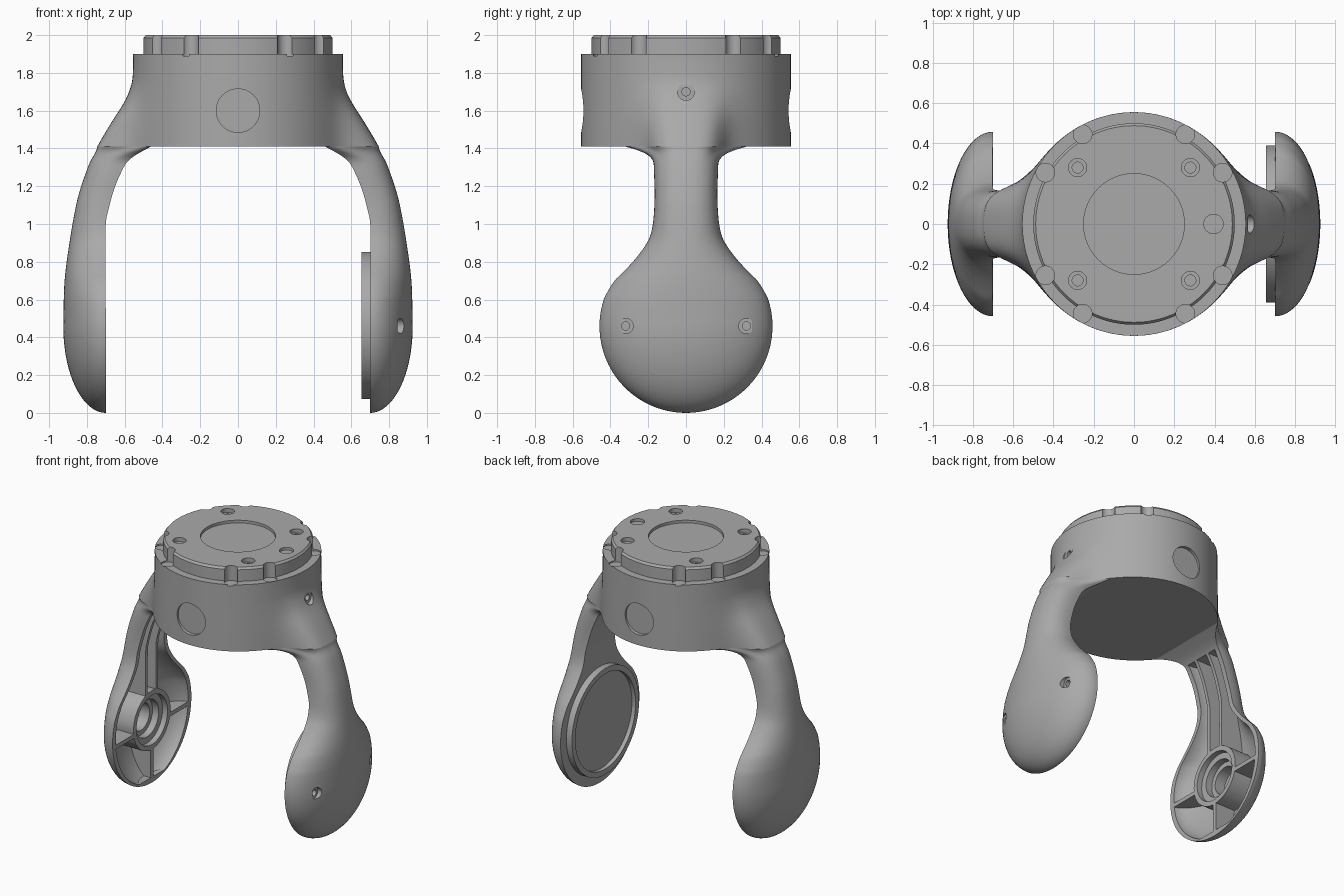
import bpy, bmesh, math
from mathutils import Matrix, Vector

if "Cube" in bpy.data.objects:
    bpy.data.objects.remove(bpy.data.objects["Cube"])

grey = bpy.data.materials.new("satin grey")
grey.use_nodes = True
grey.diffuse_color = (0.40, 0.40, 0.40, 1)
grey.node_tree.nodes["Principled BSDF"].inputs["Base Color"].default_value = (0.40, 0.40, 0.40, 1)

DRUM_R, DRUM_Z = 0.555, 1.41
PAD_R = 0.458

# Arm outlines as (height, distance from the centre line) or (height, half width)
OUTER = [(0.458, 0.925), (0.7, 0.918), (0.915, 0.89), (1.1, 0.857), (1.2, 0.83), (1.33, 0.783),
         (1.41, 0.745), (1.53, 0.675), (1.64, 0.605), (1.7, 0.577), (1.76, 0.56), (1.84, 0.555), (1.9, 0.555)]
INNER = [(0, 0.7), (0.5, 0.7), (1.0, 0.7), (1.08, 0.685), (1.2, 0.65), (1.31, 0.6), (1.36, 0.567), (1.41, 0.53)]
WIDTH = [(0.62, 0.428), (0.7, 0.378), (0.75, 0.328), (0.82, 0.264), (0.9, 0.207), (0.95, 0.186),
         (1.02, 0.173), (1.15, 0.166), (1.3, 0.17), (1.41, 0.17)]


def curve(table, z):
    """Smooth interpolation through a table of points."""
    n = len(table)
    if z <= table[0][0]:
        return table[0][1]
    if z >= table[-1][0]:
        return table[-1][1]
    i = next(k for k in range(n - 1) if table[k + 1][0] >= z)

    def slope(k):
        a, b = table[max(k - 1, 0)], table[min(k + 1, n - 1)]
        return (b[1] - a[1]) / (b[0] - a[0])
    (za, a), (zb, b) = table[i], table[i + 1]
    h = zb - za
    t = (z - za) / h
    return ((2*t**3 - 3*t*t + 1) * a + (t**3 - 2*t*t + t) * h * slope(i)
            + (3*t*t - 2*t**3) * b + (t**3 - t*t) * h * slope(i + 1))


def make(name, bm):
    bmesh.ops.recalc_face_normals(bm, faces=bm.faces)
    mesh = bpy.data.meshes.new(name)
    bm.to_mesh(mesh)
    bm.free()
    mesh.materials.append(grey)
    ob = bpy.data.objects.new(name, mesh)
    bpy.context.collection.objects.link(ob)
    return ob


def loft(name, rings):
    bm = bmesh.new()
    rows = [[bm.verts.new(p) for p in ring] for ring in rings]
    n = len(rows[0])
    for a, b in zip(rows, rows[1:]):
        for i in range(n):
            j = (i + 1) % n
            bm.faces.new((a[i], a[j], b[j], b[i]))
    bm.faces.new(rows[0])
    bm.faces.new(rows[-1])
    return make(name, bm)


def rods(name, items, axis="Z"):
    """Cylinders given as (centre, radius, length), all along one axis."""
    turn = {"X": Matrix.Rotation(math.pi / 2, 4, "Y"), "Y": Matrix.Rotation(math.pi / 2, 4, "X"),
            "Z": Matrix.Identity(4)}[axis]
    bm = bmesh.new()
    for c, r, length in items:
        bmesh.ops.create_cone(bm, cap_ends=True, segments=64, radius1=r, radius2=r, depth=length,
                              matrix=Matrix.Translation(c) @ turn)
    return make(name, bm)


def box(name, centre, size):
    bm = bmesh.new()
    bmesh.ops.create_cube(bm, size=1, matrix=Matrix.Translation(centre) @ Matrix.Diagonal((*size, 1)))
    return make(name, bm)


def cut(target, cutter, operation="DIFFERENCE"):
    mod = target.modifiers.new("cut", "BOOLEAN")
    mod.operation, mod.solver, mod.object = operation, "EXACT", cutter
    bpy.context.view_layer.update()
    with bpy.context.temp_override(object=target, active_object=target):
        bpy.ops.object.modifier_apply(modifier=mod.name)
    bpy.data.objects.remove(cutter)


def bump_radius(theta, z):
    """Drum radius, swelling into the shoulder around theta = 0."""
    spread = math.radians(16.8) * (1 + 0.9 * max(0, z - DRUM_Z))
    return DRUM_R + (curve(OUTER, z) - DRUM_R) / (1 + (abs(theta) / spread) ** 4.5)


def arm_ring(z, side, inset=0.0, over=0.0, n=48):
    """Horizontal slice of an arm: flat inside, rounded outside, flaring into the shoulder."""
    low = math.sqrt(max(0, 1 - ((z - PAD_R) / PAD_R) ** 2))
    w = PAD_R * low if z < 0.62 else curve(WIDTH, z)
    xo = 0.7 + 0.225 * low if z < PAD_R else curve(OUTER, z)
    w, xo, xi = w - inset, xo - inset, curve(INNER, z) - over
    p = 2 + 0.5 * min(1, max(0, (z - 0.7) / 0.4))
    blend = max(0, (z - 1.3) / (DRUM_Z - 1.3)) ** 3
    ring = []
    for i in range(n + 1):
        u = 2 * i / n - 1
        a = abs(u) * math.pi / 2
        x = xi + (xo - xi) * max(0, math.cos(a)) ** (2 / p)
        y = math.copysign(w * math.sin(a) ** (2 / p), u)
        th = u * math.radians(35)
        r = bump_radius(th, DRUM_Z)
        x += (r * math.cos(th) - x) * blend
        y += (r * math.sin(th) - y) * blend
        ring.append((side * x, y, z))
    return ring


def arm(name, side):
    heights = [PAD_R * (1 - math.cos(math.pi / 2 * (i + 0.3) / 20)) for i in range(20)]
    heights += [PAD_R + (DRUM_Z - PAD_R) * i / 56 for i in range(57)]
    return loft(name, [arm_ring(z, side) for z in heights])


# Drum with shoulders
rings = []
for k in range(29):
    z = DRUM_Z + (1.9 - DRUM_Z) * k / 28
    ring = []
    for i in range(180):
        a = math.tau * i / 180
        near = (a + math.pi / 2) % math.pi - math.pi / 2
        r = bump_radius(near, z)
        ring.append((r * math.cos(a), r * math.sin(a), z))
    rings.append(ring)
drum = loft("drum", rings)
cut(drum, rods("side_pockets", [((0, s * 0.63, 1.6), 0.115, 0.2) for s in (-1, 1)], "Y"))
cut(drum, rods("shoulder_hole", [((0.665, 0, 1.7), 0.045, 0.2)], "X"))
cut(drum, rods("shoulder_bore", [((0.62, 0, 1.7), 0.022, 0.2)], "X"))

# Mounting plate on top, with edge notches, screw holes and a central recess
plate = loft("mounting_plate", [
    [(r * math.cos(math.tau * i / 128), r * math.sin(math.tau * i / 128), z) for i in range(128)]
    for r, z in ((0.5, 1.895), (0.5, 1.985), (0.488, 2.0))])
signs = [(a, b) for a in (-1, 1) for b in (-1, 1)]
notches = [((a * x, b * y, 1.99), 0.046, 0.2)
           for a, b in signs for x, y in ((0.255, 0.445), (0.44, 0.255))]
cut(drum, rods("notch_floors", notches))
cut(plate, rods("notches", notches))
cut(plate, rods("screw_seats", [((a * 0.28, b * 0.28, 2.04), 0.045, 0.14) for a, b in signs]))
cut(plate, rods("screw_bores", [((a * 0.28, b * 0.28, 2.0), 0.027, 0.16) for a, b in signs]))
cut(plate, rods("recesses", [((0, 0, 2.03), 0.25, 0.1), ((0.395, 0, 2.03), 0.048, 0.1)]))

# Left arm: solid, with two screw holes and a round pad inside
left_arm = arm("left_arm", 1)
cut(left_arm, rods("arm_holes", [((0.945, s * 0.32, 0.46), 0.04, 0.2) for s in (-1, 1)], "X"))
cut(left_arm, rods("arm_bores", [((0.9, s * 0.32, 0.46), 0.022, 0.2) for s in (-1, 1)], "X"))
pad = rods("left_pad", [((0.68, 0, 0.4625), 0.39, 0.05)], "X")
cut(pad, rods("pad_recess", [((0.635, 0, 0.4625), 0.35, 0.1)], "X"))

# Right arm: hollow shell; ribs and hub are left standing in the cavity
right_arm = arm("right_arm", -1)
cavity = loft("cavity", [arm_ring(0.04 + 1.29 * i / 70, -1, 0.035, 0.02) for i in range(71)])
for s in (-1, 1):
    cut(cavity, box("neck_rib", (-0.75, s * 0.06, 0.98), (0.6, 0.025, 0.8)))
    cut(cavity, box("side_rib", (-0.75, s * 0.33, 0.42), (0.6, 0.36, 0.03)))
cut(cavity, box("lower_rib", (-0.75, 0, 0.2), (0.6, 0.03, 0.4)))
cut(cavity, rods("hub", [((-0.75, 0, 0.46), 0.215, 0.6)], "X"))
cut(right_arm, cavity)
for r, depth in ((0.18, 0.04), (0.135, 0.09), (0.1, 0.17)):
    cut(right_arm, rods("hub_bore", [((-0.6 - depth / 2, 0, 0.46), r, 0.2 + depth)], "X"))

# Smooth shading with crisp edges
for ob in bpy.context.view_layer.objects:
    ob.select_set(False)
for ob in (drum, plate, left_arm, right_arm, pad):
    bpy.context.view_layer.objects.active = ob
    ob.select_set(True)
    bpy.ops.object.shade_smooth_by_angle(angle=math.radians(30))
    ob.select_set(False)
